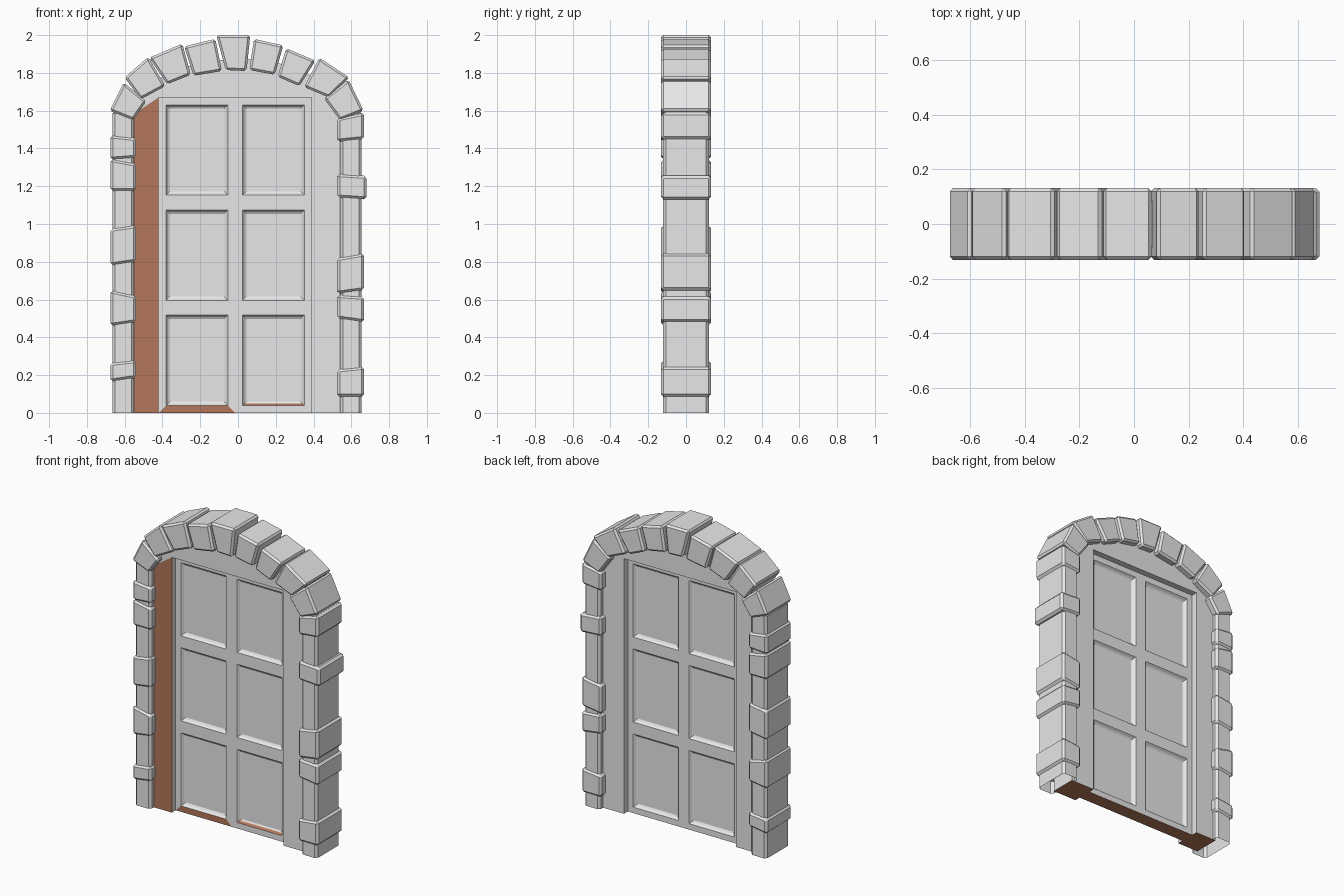
import bpy, bmesh

cube = bpy.data.objects.get("Cube")
if cube:
    bpy.data.objects.remove(cube, do_unlink=True)


def material(name, colour):
    mat = bpy.data.materials.new(name)
    mat.use_nodes = True
    mat.diffuse_color = colour
    mat.node_tree.nodes["Principled BSDF"].inputs["Base Color"].default_value = colour
    return mat


GREY = material("stone grey", (0.8, 0.8, 0.8, 1))
BROWN = material("wood brown", (0.46, 0.185, 0.1, 1))


def finish(name, bm, bevel=0):
    mesh = bpy.data.meshes.new(name)
    bm.to_mesh(mesh)
    bm.free()
    mesh.materials.append(GREY)
    mesh.materials.append(BROWN)
    obj = bpy.data.objects.new(name, mesh)
    bpy.context.collection.objects.link(obj)
    if bevel:
        mod = obj.modifiers.new("worn edges", 'BEVEL')
        mod.width = bevel
        mod.segments = 1
    return obj


def prism(name, outline, half_depth, bevel=0, brown=None, open_bottom=False):
    """Extrude an x-z outline from front to back."""
    bm = bmesh.new()
    front = [bm.verts.new((x, -half_depth, z)) for x, z in outline]
    back = [bm.verts.new((x, half_depth, z)) for x, z in outline]
    bm.faces.new(front)
    bm.faces.new(back[::-1])
    for i in range(len(front)):
        j = (i + 1) % len(front)
        bm.faces.new((front[j], front[i], back[i], back[j]))
    bmesh.ops.recalc_face_normals(bm, faces=bm.faces)
    bm.normal_update()
    for f in bm.faces:
        if brown and brown(f.normal):
            f.material_index = 1
    if bevel:
        # Bevel only the long front-to-back profile and rims of the stone
        bmesh.ops.bevel(bm, geom=bm.edges[:], offset=bevel, segments=1,
                        affect='EDGES', profile=0.5)
    if open_bottom:
        bm.normal_update()
        low = [f for f in bm.faces if f.normal.z < -0.5]
        bmesh.ops.delete(bm, geom=low, context='FACES')
        for v in bm.verts:
            if v.co.z < 0.1:
                v.co.z = 0
    return finish(name, bm)


# Straight jamb shafts
for side, inner, outer in (("right", -0.55, -0.665), ("left", 0.54, 0.655)):
    prism(side + "_jamb", [(inner, 0), (outer, 0), (outer, 1.6), (inner, 1.6)],
          0.121, 0.015, open_bottom=True)

# Protruding jamb stones: inner bottom, inner top, outer bottom, outer top
right_stones = [(0.185, 0.28, 0.165, 0.265), (0.48, 0.62, 0.46, 0.65),
                (0.8, 0.995, 0.78, 0.975), (1.175, 1.32, 1.175, 1.345),
                (1.35, 1.455, 1.34, 1.47)]
left_stones = [(0.085, 0.23, 0.085, 0.245), (0.5, 0.625, 0.48, 0.615),
               (0.63, 0.82, 0.65, 0.845), (1.14, 1.265, 1.13, 1.255),
               (1.435, 1.56, 1.45, 1.59)]
for side, inner, outer, stones in (("right", -0.54, -0.675, right_stones),
                                   ("left", 0.525, 0.668, left_stones)):
    for n, (a, b, c, d) in enumerate(stones):
        reach = outer + (0.012 if side == "left" and n == 3 else 0)
        prism(f"{side}_jamb_stone_{n + 1}",
              [(inner, a), (reach, c), (reach, d), (inner, b)], 0.132, 0.014)

# Arch stones, from one springing point over the keystone to the other
arch = [
    [(-.605, 1.75), (-.68, 1.6), (-.555, 1.55), (-.485, 1.65)],
    [(-.475, 1.885), (-.6, 1.775), (-.515, 1.66), (-.385, 1.73)],
    [(-.295, 1.955), (-.47, 1.88), (-.375, 1.74), (-.25, 1.79)],
    [(-.12, 1.98), (-.285, 1.94), (-.235, 1.785), (-.085, 1.81)],
    [(.065, 2), (-.115, 2), (-.065, 1.815), (.045, 1.81)],
    [(.24, 1.945), (.085, 1.98), (.06, 1.815), (.195, 1.79)],
    [(.41, 1.865), (.255, 1.93), (.21, 1.78), (.325, 1.73)],
    [(.59, 1.775), (.43, 1.88), (.35, 1.725), (.48, 1.67)],
    [(.665, 1.6), (.585, 1.765), (.455, 1.665), (.54, 1.55)],
]
for n, outline in enumerate(arch):
    prism("keystone" if n == 4 else f"arch_stone_{n + 1}", outline, 0.132, 0.012)

# Door frame: two stiles and the arched head
LEFT, RIGHT, HEAD, FRAME = 0.39, -0.42, 1.67, 0.085
prism("right_frame_stile", [(-0.57, 0), (RIGHT, 0), (RIGHT, HEAD), (-0.57, 1.57)], FRAME,
      brown=lambda n: n.y < -0.5 or (n.z < -0.5))
prism("left_frame_stile", [(0.56, 0), (LEFT, 0), (LEFT, HEAD), (0.56, 1.57)], FRAME,
      brown=lambda n: n.z < -0.5)
prism("frame_head", [(RIGHT, HEAD), (LEFT, HEAD), (0.56, 1.57), (0.6, 1.65), (0.45, 1.76),
                     (0.22, 1.85), (0, 1.88), (-0.22, 1.85), (-0.45, 1.76),
                     (-0.6, 1.65), (-0.57, 1.57)], FRAME)

# Door leaf, cut into six cells that each receive a stepped sunken panel
bm = bmesh.new()
bmesh.ops.create_cube(bm, size=1)
for v in bm.verts:
    v.co.x = LEFT if v.co.x > 0 else RIGHT
    v.co.y *= 0.09
    v.co.z = HEAD if v.co.z > 0 else 0
middle = (LEFT + RIGHT) / 2
cuts = [((middle, 0, 0), (1, 0, 0))]
cuts += [((0, 0, HEAD * k / 3), (0, 0, 1)) for k in (1, 2)]
for point, normal in cuts:
    bmesh.ops.bisect_plane(bm, geom=bm.verts[:] + bm.edges[:] + bm.faces[:],
                           plane_co=point, plane_no=normal)
bm.normal_update()
for f in bm.faces:
    f.material_index = int(f.normal.z < -0.5)


def lowest(faces):
    return min(faces, key=lambda f: f.calc_center_median().z)


for cell in [f for f in bm.faces if abs(f.normal.y) > 0.5]:
    centre = cell.calc_center_median()
    bottom_front = centre.y < 0 and centre.z < HEAD / 3
    rails = bmesh.ops.inset_individual(bm, faces=[cell], thickness=0.055)["faces"]
    slope = bmesh.ops.inset_individual(bm, faces=[cell], thickness=0.015, depth=-0.014)["faces"]
    bmesh.ops.inset_individual(bm, faces=[cell], thickness=0.014, depth=-0.006)
    # Bare wood on the lowest edge of each bottom panel
    if bottom_front:
        lowest(rails if centre.x < middle else slope).material_index = 1
finish("door_leaf", bm)
